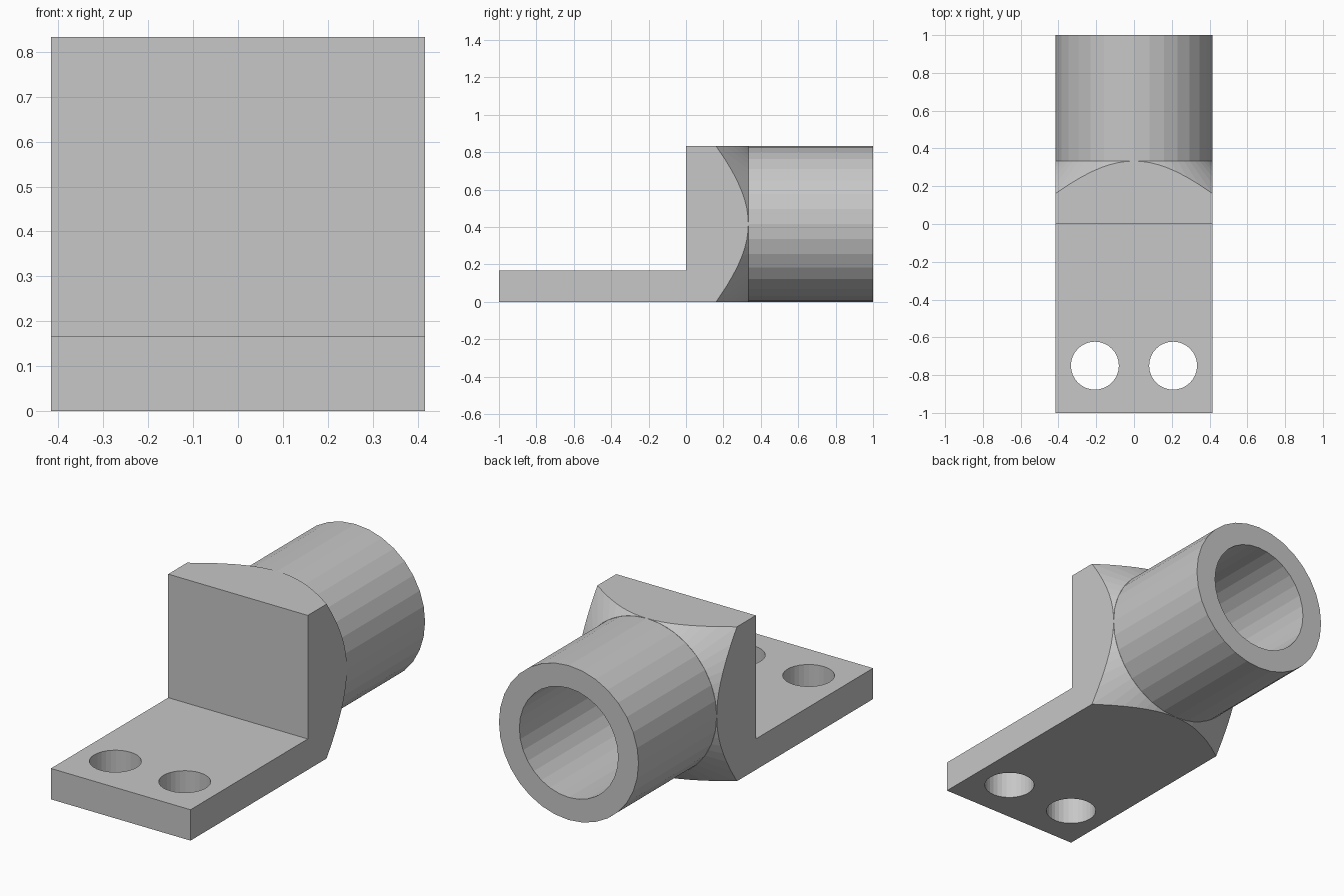
import bpy, bmesh, math
from mathutils import Matrix

if "Cube" in bpy.data.objects:
    bpy.data.objects.remove(bpy.data.objects["Cube"], do_unlink=True)

HALF = 5 / 12            # half width of the block and outer radius of the barrel
NECK = 1 / 3             # y where the barrel meets the block
PLATE = 1 / 6            # tongue thickness
BORE = 0.295             # inner radius of the barrel

grey = bpy.data.materials.new("plain_grey")
grey.use_nodes = True
colour = (0.57, 0.57, 0.57, 1)
grey.diffuse_color = colour
grey.node_tree.nodes["Principled BSDF"].inputs["Base Color"].default_value = colour


def make_object(name, bm):
    bmesh.ops.recalc_face_normals(bm, faces=bm.faces)
    mesh = bpy.data.meshes.new(name)
    bm.to_mesh(mesh)
    bm.free()
    mesh.materials.append(grey)
    obj = bpy.data.objects.new(name, mesh)
    bpy.context.collection.objects.link(obj)
    return obj


def round_solid(name, r1, r2, depth, sides, matrix):
    bm = bmesh.new()
    bmesh.ops.create_cone(bm, cap_ends=True, segments=sides, radius1=r1,
                          radius2=r2, depth=depth, matrix=matrix)
    return make_object(name, bm)


def boolean(target, cutter, operation):
    mod = target.modifiers.new(cutter.name, "BOOLEAN")
    mod.object, mod.operation, mod.solver = cutter, operation, "EXACT"
    bpy.context.view_layer.objects.active = target
    bpy.ops.object.modifier_apply(modifier=mod.name)
    bpy.data.objects.remove(cutter, do_unlink=True)


# Tongue and upright block: L profile extruded across the width
bm = bmesh.new()
profile = [(-1, 0), (NECK, 0), (NECK, 2 * HALF), (0, 2 * HALF), (0, PLATE), (-1, PLATE)]
face = bm.faces.new([bm.verts.new((-HALF, y, z)) for y, z in profile])
ext = bmesh.ops.extrude_face_region(bm, geom=[face])
moved = [v for v in ext["geom"] if isinstance(v, bmesh.types.BMVert)]
bmesh.ops.translate(bm, verts=moved, vec=(2 * HALF, 0, 0))
body = make_object("tongue_and_block", bm)

# Conical chamfer at 45 degrees around the barrel end of the block
y_near, y_far = NECK + 0.1, -1.5
along_y = Matrix.Rotation(-math.pi / 2, 4, "X")
chamfer = round_solid("chamfer_cone", HALF + NECK - y_far, HALF - 0.1, y_near - y_far, 64,
                      Matrix.Translation((0, (y_near + y_far) / 2, HALF)) @ along_y)
boolean(body, chamfer, "INTERSECT")

# Pair of bolt holes
for side in (-1, 1):
    hole = round_solid("hole_cutter", 0.127, 0.127, 1, 32,
                       Matrix.Translation((side * 0.207, -0.75, 0)))
    boolean(body, hole, "DIFFERENCE")

# Hollow barrel: outer wall, rim and bore spun around the y axis
bm = bmesh.new()
sides = 32
rings = []
for radius, y in [(HALF, NECK), (HALF, 1), (BORE, 1), (BORE, NECK)]:
    angles = [2 * math.pi * i / sides for i in range(sides)]
    rings.append([bm.verts.new((radius * math.cos(a), y, HALF + radius * math.sin(a)))
                  for a in angles])
for a, b in zip(rings, rings[1:] + rings[:1]):
    for i in range(sides):
        j = (i + 1) % sides
        bm.faces.new((a[i], a[j], b[j], b[i]))
make_object("barrel", bm)
